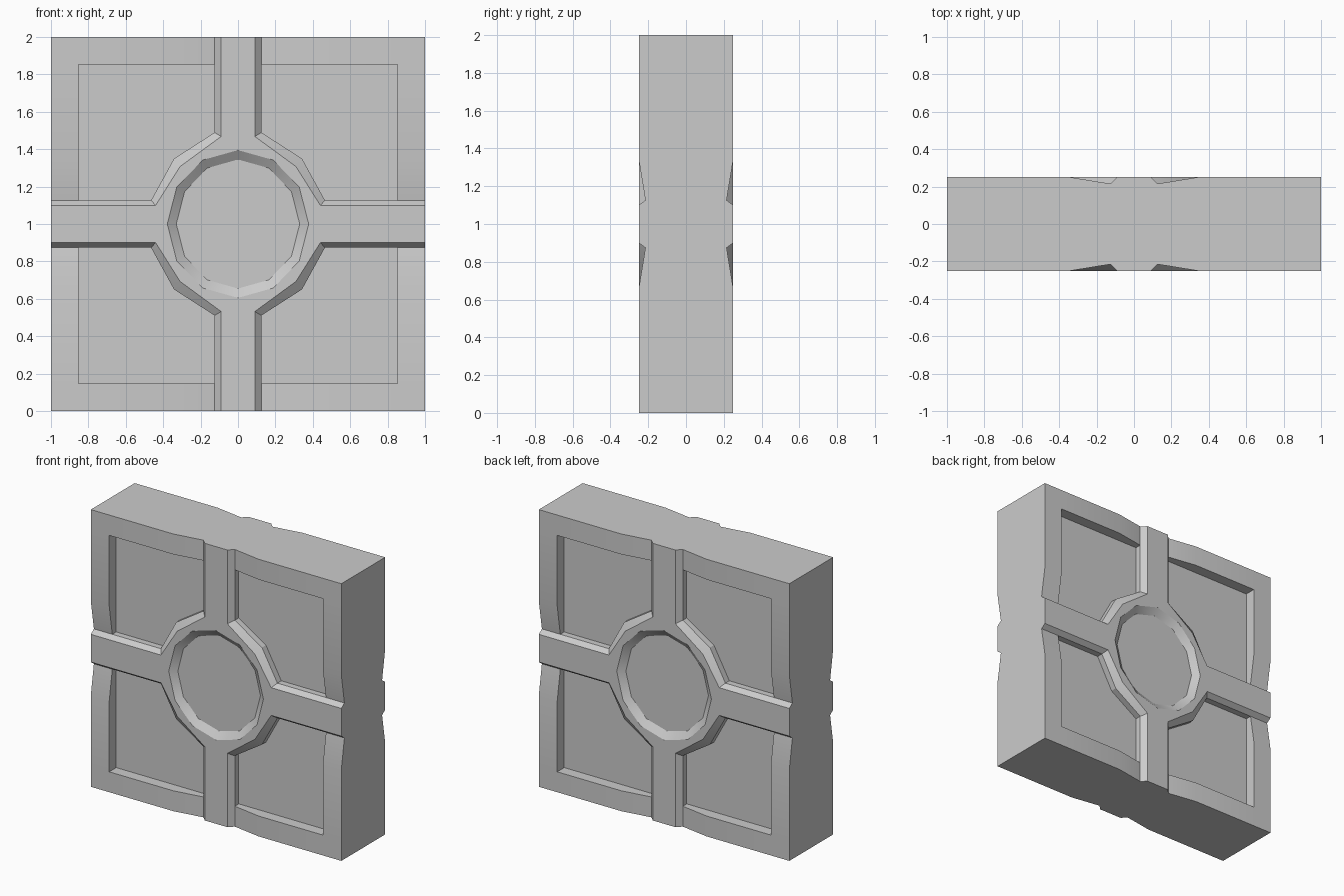
import bpy, bmesh
from math import sin, cos, pi, radians

if "Cube" in bpy.data.objects:
    bpy.data.objects.remove(bpy.data.objects["Cube"])

HALF_T = 0.25            # half thickness of the slab
DIP, FLOOR, DISH = 0.035, 0.08, 0.035   # depths below the front plane
R, IN = 1.0, 0.853       # outer edge and inner edge of the border

bm = bmesh.new()


def face(points):
    """Add one (u, v, depth) face in all eight mirrored positions."""
    for sx in (1, -1):
        for sy in (1, -1):
            for sz in (1, -1):
                vs = [bm.verts.new((sx * u, sy * (HALF_T - d), 1 + sz * v))
                      for u, v, d in points]
                bm.faces.new(vs)


def at(pts, d):
    return [(u, v, d) for u, v in pts]


def strip(a, b):
    """Quads bridging two equally long point rows."""
    for i in range(len(a) - 1):
        face([a[i], a[i + 1], b[i + 1], b[i]])


def arc(ru, rv):
    return [(ru * cos(i * pi / 6), rv * sin(i * pi / 6)) for i in range(4)]


# Raised cross and hub, one quarter
top = [(.09, R), (.09, .468), (.31, .307), (.44, .10), (R, .10)]
base = [(.125, R), (.125, .489), (.342, .35), (.465, .126), (R, .126)]
rim, bowl = arc(.378, .395), arc(.33, .345)
face(at(rim + [(0, R)] + top + [(R, 0)], 0))
strip(at(top, 0), at(base, DIP))

# Shallow dish in the hub
strip(at(rim, 0), at(bowl, DISH))
face(at([(0, 0)] + bowl, DISH))

# Recessed panel floor and the foot of the cross
inner = [(.125, IN)] + base[1:4] + [(IN, .126)]
face(at(inner + [(IN, IN)], FLOOR))
strip(at(inner, DIP), at(inner, FLOOR))

# Border that sinks towards the cross, with its inner walls
run = [(.125, DIP), (.34, 0), (IN, 0), (R, 0)]
for swap in (False, True):
    def p(a, b, d):
        return (b, a, d) if swap else (a, b, d)
    r = [(.126 if swap and i == 0 else a, d) for i, (a, d) in enumerate(run)]
    strip([p(a, R, d) for a, d in r[:3]], [p(a, IN, d) for a, d in r[:3]])
    strip([p(a, IN, d) for a, d in r[:3]], [p(a, IN, FLOOR) for a, d in r[:3]])
    # Outer side of the slab
    ridge = .10 if swap else .09
    face([p(a, R, d) for a, d in [(0, 0), (ridge, 0)] + r + [(R, HALF_T), (0, HALF_T)]])
face(at([(IN, IN), (R, IN), (R, R), (IN, R)], 0))

bmesh.ops.remove_doubles(bm, verts=bm.verts, dist=1e-4)
bmesh.ops.recalc_face_normals(bm, faces=bm.faces)
mesh = bpy.data.meshes.new("wall_panel")
bm.to_mesh(mesh)
bm.free()
panel = bpy.data.objects.new("wall_panel", mesh)
bpy.context.collection.objects.link(panel)
bpy.context.view_layer.objects.active = panel
panel.select_set(True)
bpy.ops.object.shade_smooth_by_angle(angle=radians(25))
